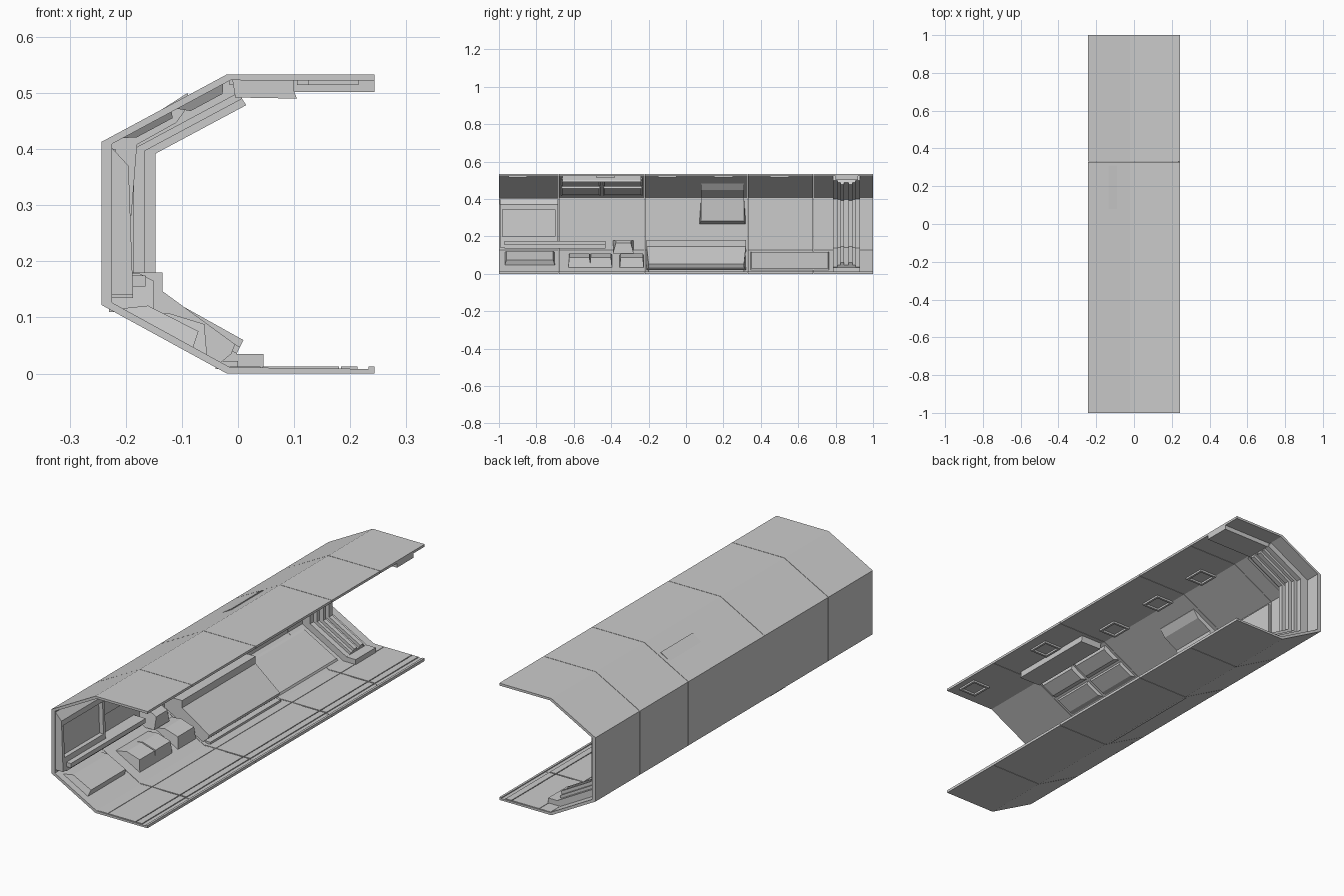
import bpy, bmesh


def prism(name, pts, y0, y1):
    """Extrude an x-z section along y; an optional third value insets a point at both ends."""
    bm = bmesh.new()
    pts = [p if len(p) == 3 else (*p, 0) for p in pts]
    a = [bm.verts.new((x, y0 + i, z)) for x, z, i in pts]
    b = [bm.verts.new((x, y1 - i, z)) for x, z, i in pts]
    n = len(pts)
    bm.faces.new(a)
    bm.faces.new(b[::-1])
    for k in range(n):
        bm.faces.new((a[k], b[k], b[(k + 1) % n], a[(k + 1) % n]))
    bmesh.ops.recalc_face_normals(bm, faces=bm.faces)
    me = bpy.data.meshes.new(name)
    bm.to_mesh(me)
    bm.free()
    ob = bpy.data.objects.new(name, me)
    bpy.context.collection.objects.link(ob)
    return ob


def box(name, x0, x1, y0, y1, z0, z1):
    return prism(name, [(x0, z0), (x1, z0), (x1, z1), (x0, z1)], y0, y1)


def line(d):
    """Roof slope, wall and lower slope at depth d inside the outer skin."""
    return [(-0.02 + 0.36 * d, 0.533 - 0.57 * d), (-0.243 + d, 0.413 - 0.22 * d),
            (-0.243 + d, 0.122 + 0.26 * d), (-0.02 + 0.31 * d, 0.62 * d)]


def slope_pt(t, d, upper=False):
    """Point on a slope: t runs from the wall corner (0) to the roof or floor edge (1)."""
    p = line(d)
    a, b = (p[1], p[0]) if upper else (p[2], p[3])
    return (a[0] + (b[0] - a[0]) * t, a[1] + (b[1] - a[1]) * t)


def slope_panel(name, t0, t1, d, y0, y1, upper=False, inset=0.01):
    pts = [slope_pt(t0, 0.012, upper), slope_pt(t1, 0.012, upper),
           (*slope_pt(t1 - 0.06, d, upper), inset), (*slope_pt(t0 + 0.06, d, upper), inset)]
    return prism(name, pts, y0, y1)


R = 0.243

# Outer shell in bays, with thin seams between them
seams = [-1, -0.68, -0.22, 0.33, 0.68, 1]
inner = [(R, 0.522)] + line(0.018) + [(R, 0.008)]
outer = [(R, 0)] + line(0)[::-1] + [(R, 0.533)]
for y0, y1 in zip(seams, seams[1:]):
    prism("shell_bay", outer + inner, y0 + (0.001 if y0 > -1 else 0), y1 - (0.001 if y1 < 1 else 0))

# Floor plates with grooves between, and a lower centre channel
for y0, y1 in zip(seams, seams[1:]):
    for x0, x1 in ((-0.015, 0.04), (0.044, 0.18), (0.184, 0.213)):
        box("floor_plate", x0, x1, y0 + 0.003, y1 - 0.003, 0.006, 0.0125)
box("floor_edge_strip", 0.233, R, -1, 1, 0.006, 0.0125)

# Stepped frame at the back end
for d0, d1, y0, y1 in ((0.015, 0.058, 0.785, 0.93), (0.055, 0.076, 0.81, 0.905),
                       (0.07, 0.096, 0.825, 0.845), (0.07, 0.096, 0.868, 0.89)):
    prism("frame_rib", line(d0) + line(d1)[::-1], y0, y1)
box("frame_roof_beam", -0.01, R, 0.80, 0.92, 0.502, 0.524)
prism("frame_foot", [(-0.03, 0.01), (0.045, 0.01), (0.045, 0.035), (-0.005, 0.035)], 0.785, 0.93)

# Front wall screen: leaning frame around a recessed field
def screen_x(z):
    return -0.195 + (0.37 - z) * 0.035

def leaning(name, z0, z1, y0, y1, depth=0.0):
    prism(name, [(-0.23, z0), (screen_x(z0) - depth, z0), (screen_x(z1) - depth, z1), (-0.23, z1)], y0, y1)

prism("screen_hood", [(-0.23, 0.408), (-0.195, 0.37), (-0.195, 0.345), (-0.23, 0.345)], -0.995, -0.685)
leaning("screen_sill", 0.14, 0.2, -0.995, -0.685)
leaning("screen_field", 0.2, 0.345, -0.98, -0.7, 0.02)
for y in (-0.995, -0.7):
    leaning("screen_side", 0.2, 0.345, y, y + 0.015)

# Ledge under the screen and a small bracket box at its end
prism("ledge", [(-0.23, 0.135), (-0.187, 0.135), (-0.187, 0.155), (-0.165, 0.155),
                (-0.165, 0.175), (-0.23, 0.175)], -0.97, -0.43)
prism("bracket_box", [(-0.23, 0.11), (-0.15, 0.11), (-0.15, 0.165, 0.015), (-0.175, 0.178, 0.015),
                      (-0.23, 0.178)], -0.39, -0.28)

# Consoles on the lower slope
prism("large_console", [slope_pt(0.08, 0.01), (*slope_pt(0.15, 0.055), 0.01),
                        (*slope_pt(0.62, 0.06), 0.01), slope_pt(0.7, 0.01)], -0.97, -0.7)
for y0 in (-0.63, -0.515, -0.355):
    prism("small_console", [slope_pt(0.22, 0.012), (-0.125, 0.108, 0.006),
                            (-0.06, 0.088, 0.006), slope_pt(0.82, 0.012)], y0, y0 + 0.13 - (0.01 if y0 < -0.4 else 0))

# Long bench cabinet
prism("bench_cabinet", [(-0.23, 0.12), (-0.23, 0.18), (-0.135, 0.18), (-0.135, 0.147),
                        (-0.005, 0.052, 0.01), (-0.012, 0.035, 0.01), (-0.03, 0.02), (-0.03, 0.01)],
      -0.21, 0.32)
box("bench_kick", -0.04, 0.0, -0.2, 0.31, 0.008, 0.022)

# Overhead locker on wall and upper slope
prism("overhead_locker", [(-0.09, 0.5), (-0.085, 0.482), (-0.11, 0.447), (-0.18, 0.408),
                          (-0.19, 0.282), (-0.23, 0.265, -0.01), (-0.23, 0.41)], 0.08, 0.31)

# Wall and slope lining panels
box("wall_panel", -0.23, -0.218, 0.34, 0.67, 0.2, 0.4)
box("wall_panel", -0.23, -0.218, -0.67, -0.23, 0.26, 0.4)
for y0, y1 in ((-0.67, -0.455), (-0.445, -0.23)):
    slope_panel("upper_slope_panel", 0.08, 0.52, 0.034, y0, y1, True)
    slope_panel("upper_slope_panel", 0.54, 0.95, 0.04, y0, y1, True)
slope_panel("lower_slope_panel", 0.05, 0.95, 0.026, 0.34, 0.77)

# Ceiling duct and square vents
prism("ceiling_duct", [(-0.01, 0.524), (-0.005, 0.492), (0.105, 0.49), (0.1, 0.503), (0.1, 0.524)], -0.66, -0.24)
for x, y in ((0.03, 0.5), (0.03, 0.2), (0.03, -0.1), (0.15, -0.43), (0.17, -0.9)):
    for s in (-1, 1):
        box("vent_rim", x - 0.045, x + 0.045, y + s * 0.045 - 0.005, y + s * 0.045 + 0.005, 0.514, 0.524)
        box("vent_rim", x + s * 0.04 - 0.005, x + s * 0.04 + 0.005, y - 0.04, y + 0.04, 0.514, 0.524)
